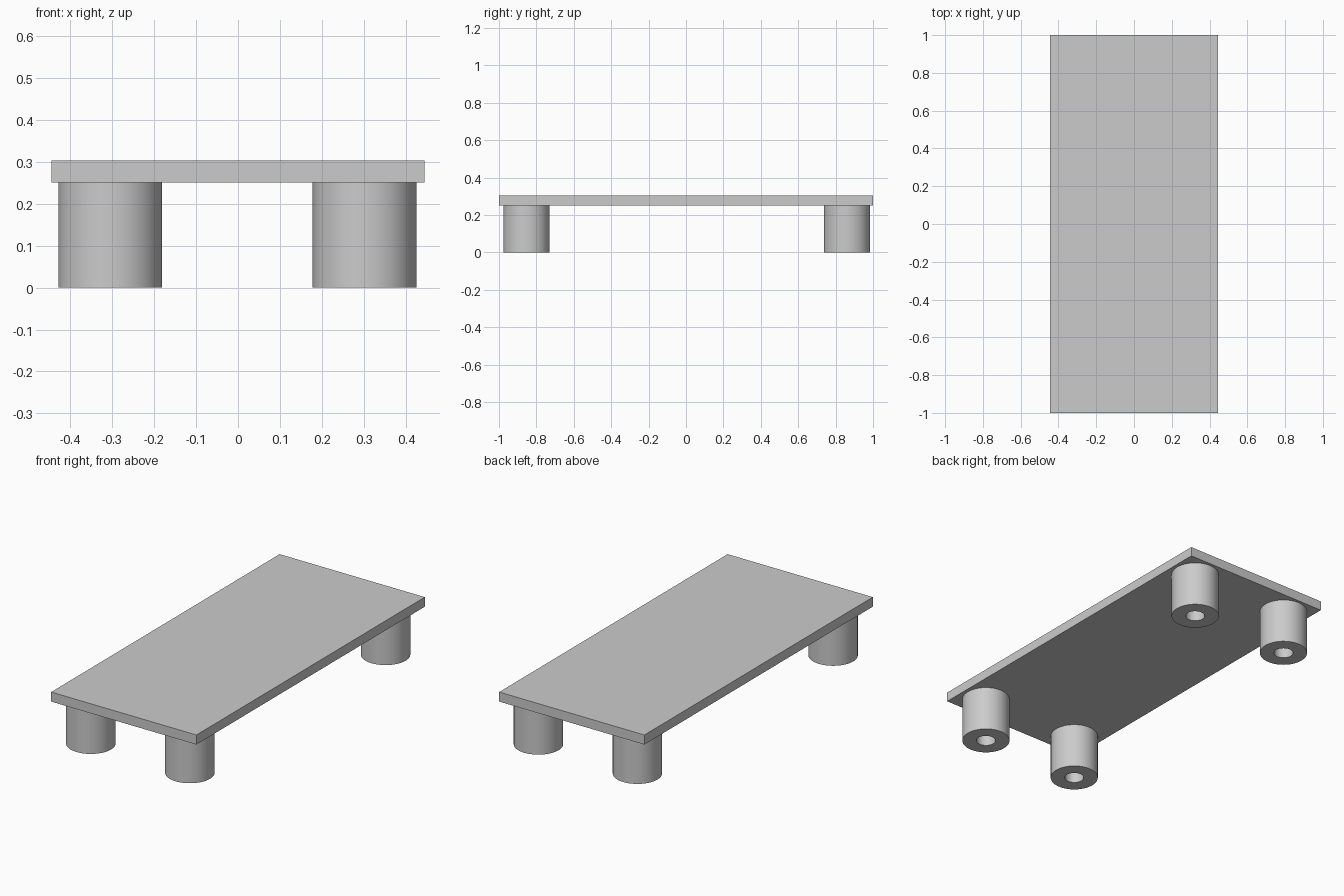
import bpy
import bmesh
from math import cos, sin, tau, radians

if "Cube" in bpy.data.objects:
    bpy.data.objects.remove(bpy.data.objects["Cube"], do_unlink=True)

grey = bpy.data.materials.new("light_grey")
grey.use_nodes = True
grey.diffuse_color = (0.6, 0.6, 0.6, 1)
grey.node_tree.nodes["Principled BSDF"].inputs["Base Color"].default_value = grey.diffuse_color

UNDERSIDE, TOP = 0.251, 0.304


def add_leg(name, x, y, outer=0.124, inner=0.05, sides=64):
    """Hollow cylinder standing on the ground under the slab."""
    bm = bmesh.new()
    profile = [(outer, 0), (outer, UNDERSIDE), (inner, UNDERSIDE), (inner, 0)]
    rings = [[bm.verts.new((r * cos(tau * i / sides), r * sin(tau * i / sides), z))
              for i in range(sides)] for r, z in profile]
    for k, ring in enumerate(rings):
        above = rings[(k + 1) % len(rings)]
        for i in range(sides):
            j = (i + 1) % sides
            bm.faces.new((ring[i], ring[j], above[j], above[i]))
    bmesh.ops.recalc_face_normals(bm, faces=bm.faces)
    mesh = bpy.data.meshes.new(name)
    bm.to_mesh(mesh)
    bm.free()
    mesh.materials.append(grey)
    leg = bpy.data.objects.new(name, mesh)
    leg.location = (x, y, 0)
    bpy.context.collection.objects.link(leg)
    return leg


# Flat slab
bpy.ops.mesh.primitive_cube_add(size=1, location=(0, 0, (UNDERSIDE + TOP) / 2))
slab = bpy.context.object
slab.name = "top_slab"
slab.scale = (0.89, 2, TOP - UNDERSIDE)
bpy.ops.object.transform_apply(location=False, rotation=False, scale=True)
slab.data.materials.append(grey)

# Four tubular legs
bpy.ops.object.select_all(action="DESELECT")
for end, y in (("front", -0.853), ("back", 0.861)):
    for side, x in (("right", -0.305), ("left", 0.302)):
        leg = add_leg(f"{end}_{side}_leg", x, y)
        leg.select_set(True)
        bpy.context.view_layer.objects.active = leg
bpy.ops.object.shade_smooth_by_angle(angle=radians(30))
